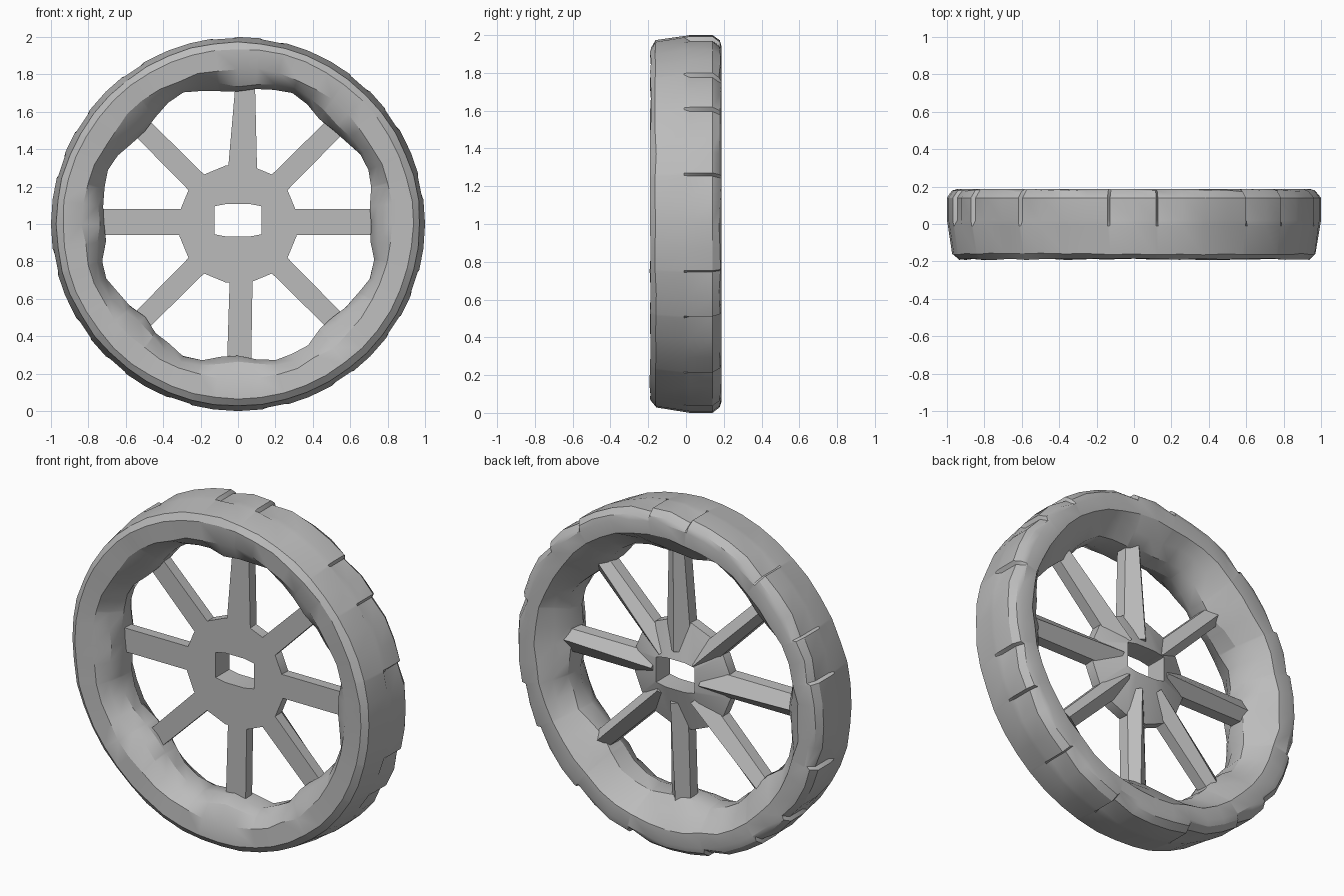
import bpy, bmesh, math, random
from mathutils import Vector

cube = bpy.data.objects.get("Cube")
if cube:
    bpy.data.objects.remove(cube)
random.seed(4)

grey = bpy.data.materials.new("plain grey")
grey.use_nodes = True
color = (0.5, 0.5, 0.5, 1)
grey.diffuse_color = color
grey.node_tree.nodes["Principled BSDF"].inputs["Base Color"].default_value = color


def polar(angle, r, y, side=0.0):
    """Point at radius r on the wheel plane, shifted sideways, at depth y."""
    c, s = math.cos(angle), math.sin(angle)
    return Vector((r * c - side * s, y, 1 + r * s + side * c))


def finish(name, bm, sharp):
    bmesh.ops.remove_doubles(bm, verts=bm.verts, dist=0.0005)
    bmesh.ops.recalc_face_normals(bm, faces=bm.faces)
    mesh = bpy.data.meshes.new(name)
    bm.to_mesh(mesh)
    bm.free()
    obj = bpy.data.objects.new(name, mesh)
    bpy.context.collection.objects.link(obj)
    mesh.materials.append(grey)
    bpy.ops.object.select_all(action="DESELECT")
    obj.select_set(True)
    bpy.context.view_layer.objects.active = obj
    bpy.ops.object.shade_smooth_by_angle(angle=math.radians(sharp))


def skin(bm, rings, closed):
    """Join rings of equal length with quads; cap the ends if not closed."""
    rings = [[bm.verts.new(p) for p in ring] for ring in rings]
    n = len(rings[0])
    for i in range(len(rings) if closed else len(rings) - 1):
        a, b = rings[i], rings[(i + 1) % len(rings)]
        for j in range(n):
            k = (j + 1) % n
            bm.faces.new((a[j], a[k], b[k], b[j]))
    if not closed:
        bm.faces.new(rings[0])
        bm.faces.new(rings[-1])


# Rim: worn ring with a rounded front, sloping inner wall and stepped rear tread
PROFILE = [(0.83, -0.18), (0.94, -0.188), (0.975, -0.16), (0.995, -0.01),
           (1.0, 0.02), (1.0, 0.14), (0.975, 0.178), (0.94, 0.188), (0.86, 0.185),
           (0.785, 0.12), (0.725, 0.05), (0.715, -0.05), (0.75, -0.125)]
INNER = {9, 10, 11, 12}
TREAD = {4, 5, 6}
SEGMENTS = 48
NOTCHES = {2, 5, 7, 11, 13, 17, 20, 22, 26, 29, 31, 34, 38, 41, 44, 46}
stations = []
for i in range(SEGMENTS):
    angle = math.tau * i / SEGMENTS
    stations.append((angle, 0.022 if i in NOTCHES else 0))
    if i in NOTCHES:
        stations.append((angle + 0.012, 0))
rings = []
inner_shift = [(0, 0)] * len(PROFILE)
for n, (angle, cut) in enumerate(stations):
    after_notch = n > 0 and stations[n - 1][1] > 0
    if not after_notch:
        inner_shift = [(random.uniform(-0.01, 0.01), random.uniform(-0.012, 0.012))
                       for p in PROFILE]
    ring = []
    for j, (r, y) in enumerate(PROFILE):
        dr, dy = inner_shift[j]
        if j in INNER:
            r += 0.018 - 0.026 * math.cos(8 * angle) + dr
            y += dy
        elif j in (0, 8):
            r += dr
        elif j in (1, 2, 6):
            r -= abs(dr) * 0.6
            y += dy * 0.4
        if j in TREAD:
            r -= cut
        ring.append(polar(angle, r, y))
    rings.append(ring)
bm = bmesh.new()
skin(bm, rings, True)
finish("rim", bm, 30)

# Hub: flat front, raised back, six-sided axle hole through the middle
FRONT, SHOULDER, BACK = -0.03, 0.03, 0.1


def hub_ring(y, hole):
    ring = []
    for i in range(16):
        angle = math.tau * (i + 0.5) / 16
        p = polar(angle, 0.32, y)
        if hole:
            p.x = max(-0.125, min(0.125, p.x))
            p.z = 1.02 + max(-0.075, min(0.075, p.z - 1))
            if abs(p.x) < 0.1:
                p.z += math.copysign(0.012, p.z - 1.02)
        ring.append(p)
    return ring


bm = bmesh.new()
skin(bm, [hub_ring(FRONT, False), hub_ring(SHOULDER, False),
          hub_ring(BACK, True), hub_ring(FRONT, True)], True)
finish("hub", bm, 25)

# Spokes: flat front, ridged back; (inner, outer half width, inner, outer offset)
SPOKES = [(0.07, 0.07, 0.01, 0.01), (0.06, 0.055, 0, 0),
          (0.08, 0.05, 0.02, -0.04), (0.06, 0.055, 0, 0),
          (0.07, 0.07, -0.01, -0.01), (0.06, 0.055, 0, 0),
          (0.06, 0.065, 0.02, 0.005), (0.06, 0.055, 0, 0)]
SPOKES[2] = (0.085, 0.05, -0.02, -0.04)
for n, (w_in, w_out, off_in, off_out) in enumerate(SPOKES):
    angle = math.tau * n / 8
    ends = []
    for r, w, off, ridge in ((0.155, w_in, off_in, 0.105), (0.79, w_out, off_out, 0.075)):
        section = [(-w, FRONT), (w, FRONT), (w * 0.95, 0.035),
                   (w * 0.15, ridge), (-w * 0.95, 0.035)]
        ends.append([polar(angle, r, y, off + t) for t, y in section])
    bm = bmesh.new()
    skin(bm, ends, False)
    finish(f"spoke_{n + 1}", bm, 25)
